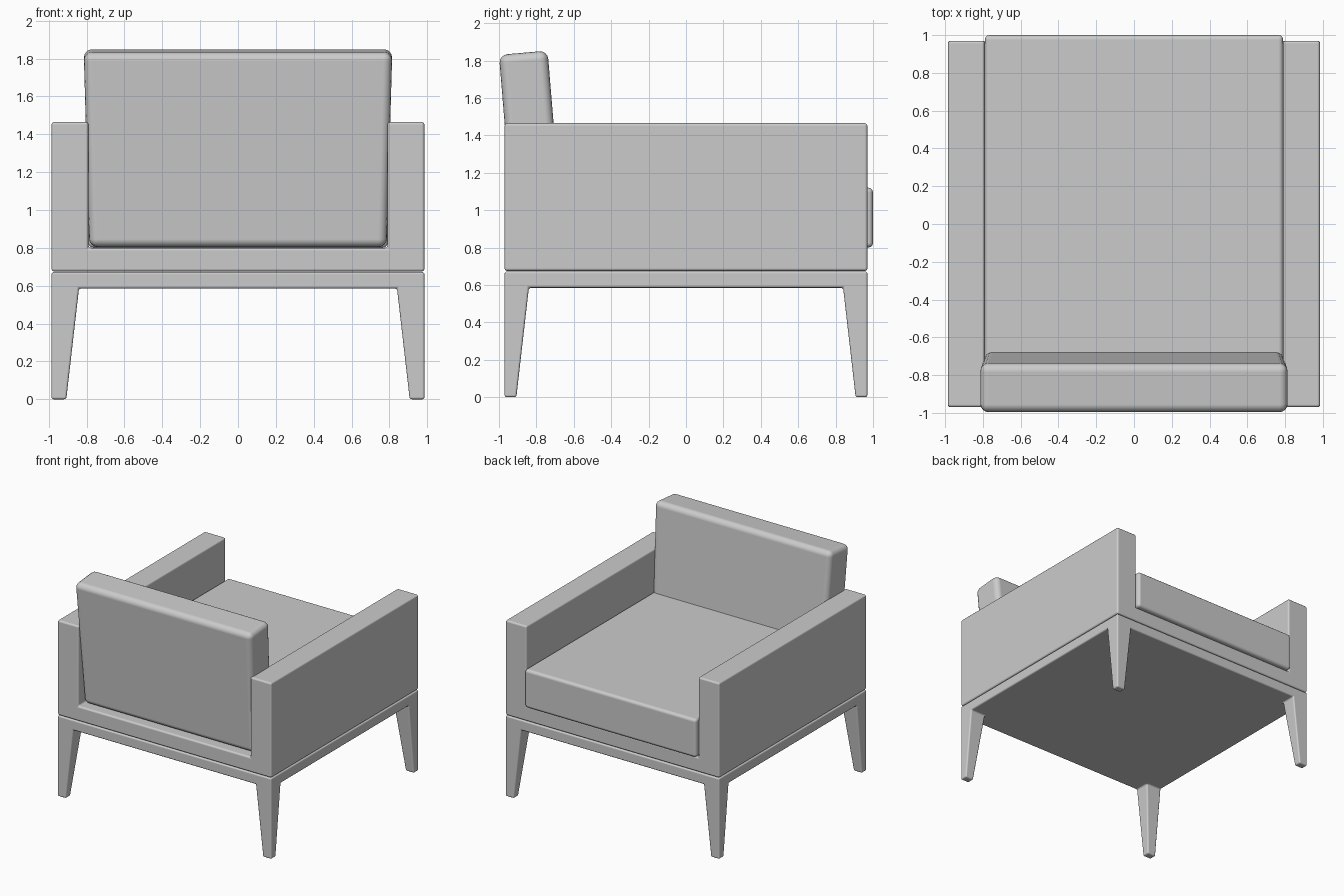
import bpy
import bmesh

if "Cube" in bpy.data.objects:
    bpy.data.objects.remove(bpy.data.objects["Cube"], do_unlink=True)

grey = bpy.data.materials.new("light grey")
grey.use_nodes = True
grey.diffuse_color = (0.6, 0.6, 0.6, 1)
grey.node_tree.nodes["Principled BSDF"].inputs["Base Color"].default_value = (0.6, 0.6, 0.6, 1)


def finish(name, bm, bevel, segments=3):
    """Turn a bmesh into a bevelled, smooth-shaded object."""
    bmesh.ops.recalc_face_normals(bm, faces=bm.faces)
    mesh = bpy.data.meshes.new(name)
    bm.to_mesh(mesh)
    bm.free()
    mesh.materials.append(grey)
    obj = bpy.data.objects.new(name, mesh)
    bpy.context.collection.objects.link(obj)
    mod = obj.modifiers.new("rounded edges", "BEVEL")
    mod.width = bevel
    mod.segments = segments
    mod.limit_method = "ANGLE"
    mod.harden_normals = True
    bpy.ops.object.select_all(action="DESELECT")
    obj.select_set(True)
    bpy.context.view_layer.objects.active = obj
    bpy.ops.object.shade_smooth_by_angle()
    return obj


def prism(name, profile, y0, y1, bevel):
    """Extrude an x-z profile from y0 to y1."""
    bm = bmesh.new()
    face = bm.faces.new([bm.verts.new((x, y0, z)) for x, z in profile])
    out = bmesh.ops.extrude_face_region(bm, geom=[face])["geom"]
    for v in out:
        if isinstance(v, bmesh.types.BMVert):
            v.co.y = y1
    return finish(name, bm, bevel)


# Arms and seat deck: one U-shaped body
W, D, INNER = 0.985, 0.97, 0.79
half = [(W, 0.675), (W, 1.465), (INNER, 1.465), (INNER, 0.8)]
prism("arm_body", half + [(-x, z) for x, z in reversed(half)], -D, D, 0.015)

# Seat cushion
prism("seat_cushion", [(-INNER, 0.8), (INNER, 0.8), (INNER, 1.12), (-INNER, 1.12)],
      -0.72, 1.0, 0.025)

# Back cushion: leaning slab, a little wider at the top
bm = bmesh.new()
bmesh.ops.create_cube(bm, size=2)
for v in bm.verts:
    top, front = v.co.z > 0, v.co.y > 0
    v.co.x *= 0.815 if top else 0.785
    v.co.y = (-1.0 if top else -0.915) + (0.26 if front else 0)
    v.co.z = (1.83 if top else 0.8) + (0.023 if front else 0)
finish("back_cushion", bm, 0.045, 4)

# Base: apron slab with four tapered legs pulled from its corners
TOP, LOW, LEG = 0.672, 0.585, 0.84
bm = bmesh.new()
bmesh.ops.create_grid(bm, x_segments=3, y_segments=3, size=1)
for v in bm.verts:
    for axis, outer in ((0, W), (1, D)):
        sign = 1 if v.co[axis] > 0 else -1
        v.co[axis] = sign * (outer if abs(v.co[axis]) > 0.9 else LEG)
    v.co.z = TOP
out = bmesh.ops.extrude_face_region(bm, geom=bm.faces[:])["geom"]
for v in out:
    if isinstance(v, bmesh.types.BMVert):
        v.co.z = LOW
bm.normal_update()
corners = [f for f in out if isinstance(f, bmesh.types.BMFace)
           and all(abs(c) > LEG for c in f.calc_center_median()[:2])]
for face in corners:
    foot = bmesh.ops.extrude_discrete_faces(bm, faces=[face])["faces"][0]
    for v in foot.verts:
        v.co.z = 0
        for axis in (0, 1):
            if abs(v.co[axis]) < LEG + 0.01:
                v.co[axis] *= 0.907 / LEG
# Close the top if the extrusion removed it
edges = [e for e in bm.edges if e.is_boundary]
if edges:
    bmesh.ops.holes_fill(bm, edges=edges)
finish("leg_base", bm, 0.012)
